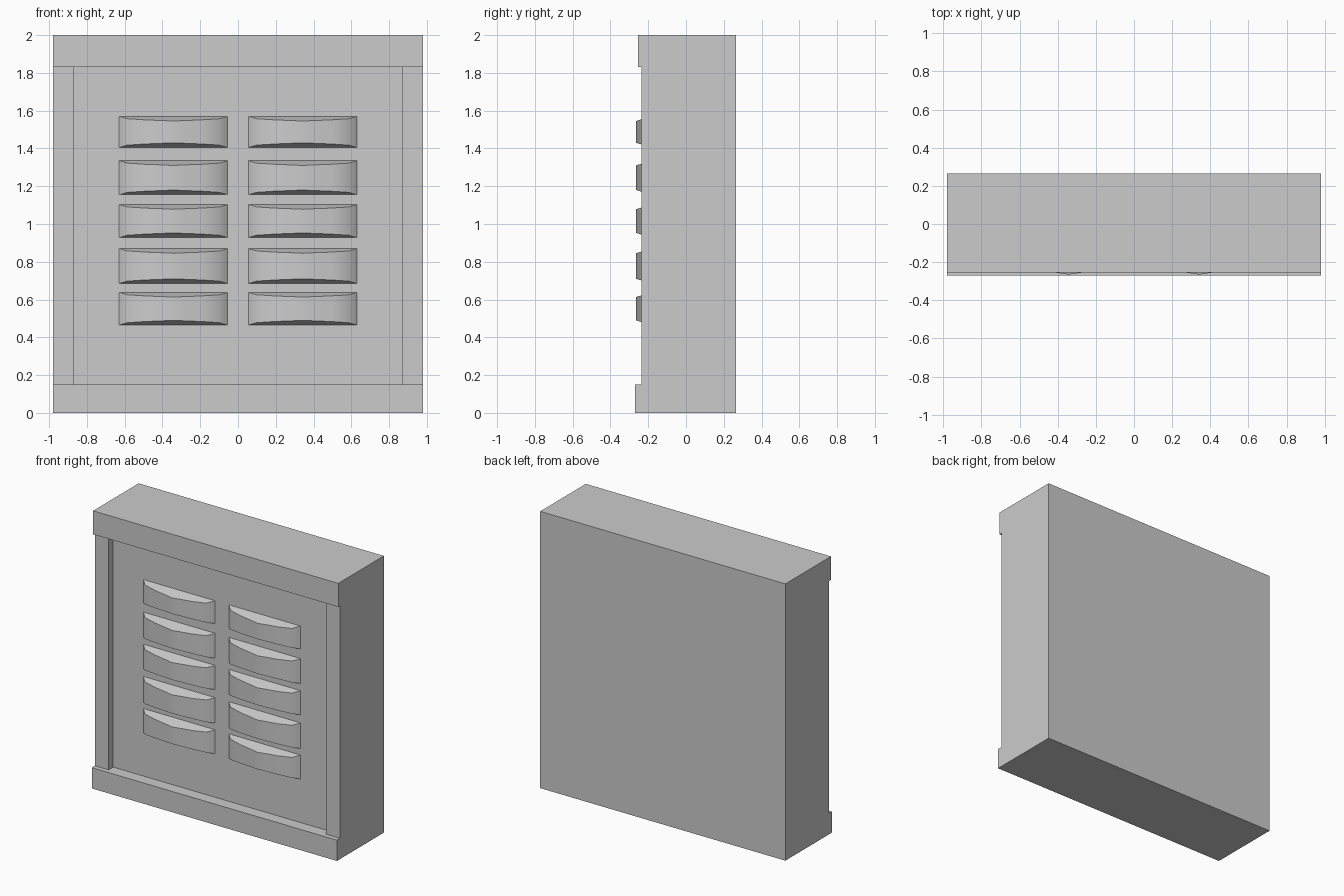
import bpy
import bmesh
from math import radians

if "Cube" in bpy.data.objects:
    bpy.data.objects.remove(bpy.data.objects["Cube"])

HALF_W = 0.98        # half cabinet width
STILE_X = 0.87       # inner edge of the side stiles
BACK_Y = 0.265
FRAME_Y = -0.235     # front of side stiles
PANEL_Y = -0.183     # recessed front panel
LOUVRE_Y = -0.265    # crest of the louvres


def make_object(name, bm):
    bmesh.ops.recalc_face_normals(bm, faces=bm.faces)
    mesh = bpy.data.meshes.new(name)
    bm.to_mesh(mesh)
    bm.free()
    obj = bpy.data.objects.new(name, mesh)
    bpy.context.collection.objects.link(obj)
    return obj


# Cabinet body: side profile (y, z) with projecting top and bottom rails
profile = [(BACK_Y, 0), (-0.27, 0), (-0.27, 0.15), (FRAME_Y, 0.15),
           (FRAME_Y, 1.83), (-0.255, 1.83), (-0.255, 2), (BACK_Y, 2)]
bm = bmesh.new()
side = bm.faces.new([bm.verts.new((-HALF_W, y, z)) for y, z in profile])
ext = bmesh.ops.extrude_face_region(bm, geom=[side], use_keep_orig=True)
moved = [g for g in ext["geom"] if isinstance(g, bmesh.types.BMVert)]
bmesh.ops.translate(bm, verts=moved, vec=(2 * HALF_W, 0, 0))
bmesh.ops.recalc_face_normals(bm, faces=bm.faces)

# Split off the side stiles and push the middle panel back
for x in (-STILE_X, STILE_X):
    bmesh.ops.bisect_plane(bm, geom=bm.verts[:] + bm.edges[:] + bm.faces[:],
                           plane_co=(x, 0, 0), plane_no=(1, 0, 0))
panel = min(bm.faces, key=lambda f: (f.calc_center_median().x ** 2
                                     + (f.calc_center_median().y - FRAME_Y) ** 2
                                     + (f.calc_center_median().z - 0.99) ** 2))
inner = bmesh.ops.extrude_discrete_faces(bm, faces=[panel])["faces"][0]
bmesh.ops.translate(bm, verts=inner.verts[:], vec=(0, PANEL_Y - FRAME_Y, 0))
bmesh.ops.remove_doubles(bm, verts=bm.verts, dist=1e-5)
bmesh.ops.dissolve_limit(bm, angle_limit=radians(1), verts=bm.verts, edges=bm.edges)
make_object("cabinet_body", bm)

# Louvre bulge across its width: (offset from centre, share of full depth)
half = [(0.287, 0), (0.245, 0.5), (0.15, 0.75), (0.055, 0.9)]
bulge = [(-x, d) for x, d in half] + [(0, 1)] + [(x, d) for x, d in reversed(half)]
SLOPE = 0.025        # how far top and bottom faces lean in at the crest
DEPTH = PANEL_Y - LOUVRE_Y


def louvre(name, bottom, top):
    bm = bmesh.new()
    low, high = [], []
    for x, d in bulge:
        y = PANEL_Y - d * DEPTH
        low.append(bm.verts.new((0.342 + x, y, bottom + d * SLOPE)))
        high.append(bm.verts.new((0.342 + x, y, top - d * SLOPE)))
    for i in range(len(bulge) - 1):
        bm.faces.new((low[i], low[i + 1], high[i + 1], high[i]))
    bm.faces.new(low[::-1])
    bm.faces.new(high)
    # Curved front normals face out; the back is open against the panel
    obj = make_object(name, bm)
    mirror = obj.modifiers.new("second_column", 'MIRROR')
    mirror.use_axis[0] = True
    mirror.use_mirror_merge = False
    bpy.ops.object.select_all(action='DESELECT')
    obj.select_set(True)
    bpy.context.view_layer.objects.active = obj
    bpy.ops.object.shade_smooth_by_angle(angle=radians(50))


# Five louvre rows, mirrored into two columns
rows = [(0.465, 0.638), (0.685, 0.87), (0.928, 1.103), (1.155, 1.335), (1.405, 1.57)]
for n, (bottom, top) in enumerate(rows, 1):
    louvre(f"louvre_pair_{n}", bottom, top)
